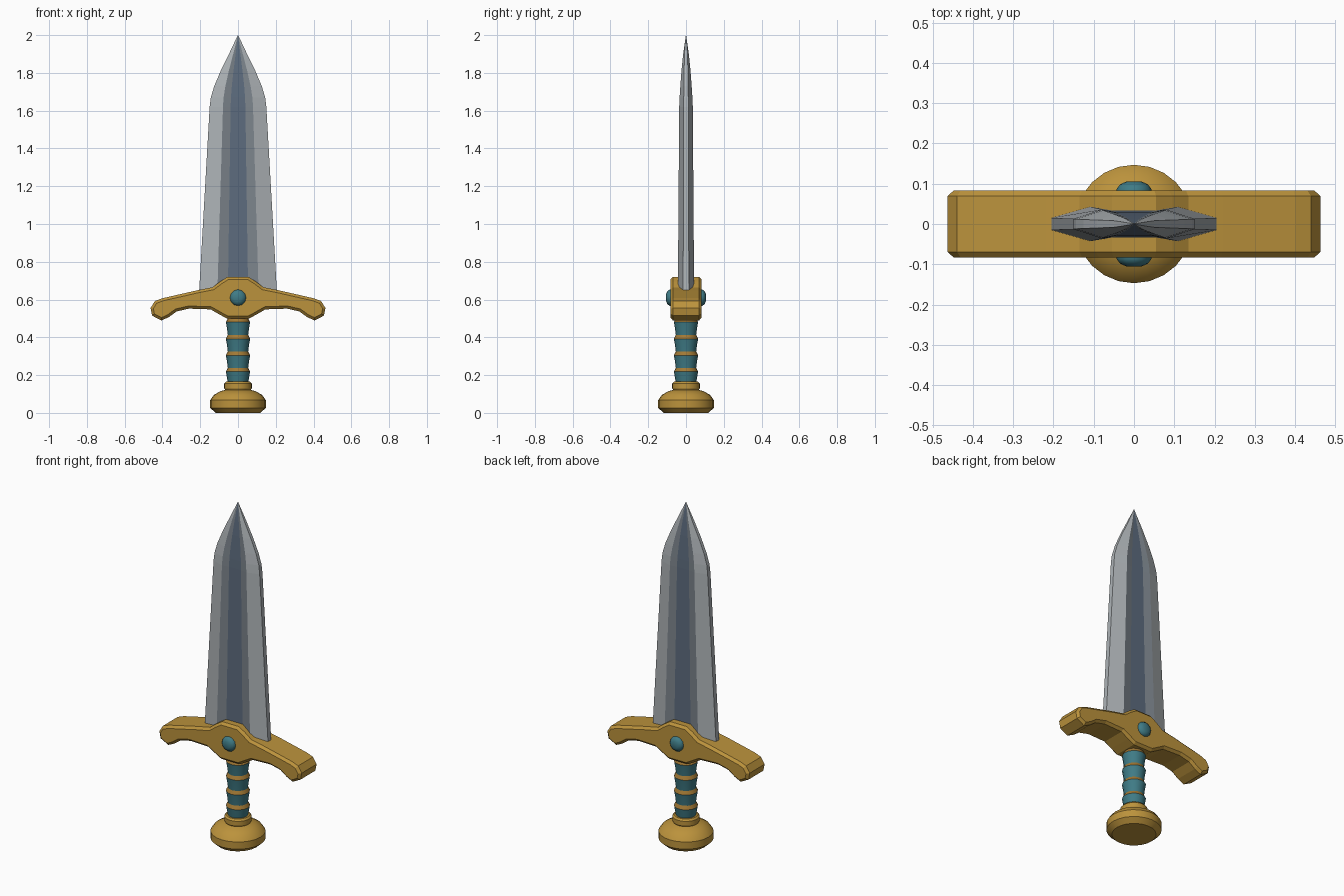
import bpy, bmesh, math
from mathutils import Matrix

if "Cube" in bpy.data.objects:
    bpy.data.objects.remove(bpy.data.objects["Cube"])


def material(name, rgb):
    m = bpy.data.materials.new(name)
    m.diffuse_color = (*rgb, 1)
    m.use_nodes = True
    m.node_tree.nodes["Principled BSDF"].inputs["Base Color"].default_value = m.diffuse_color
    return m


gold = material("gold", (0.50, 0.29, 0.045))
bronze = material("bronze", (0.36, 0.19, 0.035))
teal = material("teal", (0.05, 0.20, 0.24))
light_steel = material("light steel", (0.42, 0.45, 0.47))
mid_steel = material("mid steel", (0.20, 0.23, 0.26))
slate = material("slate", (0.11, 0.15, 0.21))


def finish(name, bm, mats, smooth=None):
    bmesh.ops.remove_doubles(bm, verts=bm.verts, dist=1e-5)
    bmesh.ops.recalc_face_normals(bm, faces=bm.faces)
    me = bpy.data.meshes.new(name)
    bm.to_mesh(me)
    bm.free()
    for m in mats:
        me.materials.append(m)
    ob = bpy.data.objects.new(name, me)
    bpy.context.collection.objects.link(ob)
    if smooth:
        bpy.ops.object.select_all(action='DESELECT')
        ob.select_set(True)
        bpy.context.view_layer.objects.active = ob
        bpy.ops.object.shade_smooth_by_angle(angle=math.radians(smooth))
    return ob


def loft(rings, mat_rule=lambda i, j: 0):
    """Skin closed rings of equal length and cap both ends."""
    bm = bmesh.new()
    vs = [[bm.verts.new(p) for p in r] for r in rings]
    n = len(rings[0])
    for i in range(len(vs) - 1):
        for j in range(n):
            k = (j + 1) % n
            f = bm.faces.new((vs[i][j], vs[i][k], vs[i + 1][k], vs[i + 1][j]))
            f.material_index = mat_rule(i, j)
    bm.faces.new(vs[0][::-1])
    bm.faces.new(vs[-1])
    return bm


def lathe(profile, sides, mat_rule=lambda i, j: 0):
    return loft([[(r * math.cos(2 * math.pi * j / sides),
                   r * math.sin(2 * math.pi * j / sides), z)
                  for j in range(sides)] for r, z in profile], mat_rule)


# Blade: blunt edges, raised ridges and a sunken dark centre
def blade_ring(z, w, ridge, edge):
    half = [(w, edge), (0.53 * w, ridge), (0.26 * w, ridge * 0.78)]
    front = [(x, -y) for x, y in half]
    front += [(-x, y) for x, y in front[::-1]]
    return [(x, y, z) for x, y in front] + [(x, -y, z) for x, y in front[::-1]]


sections = [(0.64, 0.206, 0.043, 0.015), (1.62, 0.150, 0.036, 0.013),
            (1.67, 0.144, 0.034, 0.012), (1.73, 0.126, 0.030, 0.011),
            (1.81, 0.092, 0.024, 0.010), (1.90, 0.048, 0.015, 0.008),
            (2.0, 0.0008, 0.0008, 0.0005)]
strip_colour = [0, 1, 2, 1, 0, 0, 0, 1, 2, 1, 0, 0]
finish("blade", loft([blade_ring(*s) for s in sections],
                     lambda i, j: strip_colour[j]),
       [light_steel, mid_steel, slate])

# Crossguard: mirrored outline, extruded front to back
right_half = [(0.055, 0.72), (0.095, 0.695), (0.135, 0.665), (0.22, 0.648),
              (0.40, 0.607), (0.44, 0.592), (0.463, 0.555), (0.455, 0.515),
              (0.405, 0.489), (0.365, 0.508), (0.325, 0.537), (0.26, 0.552),
              (0.145, 0.548), (0.10, 0.522), (0.06, 0.50)]
outline = right_half + [(-x, z) for x, z in right_half[::-1]]
guard = finish("crossguard", loft([[(x, y, z) for x, z in outline]
                                   for y in (-0.083, 0.083)]), [gold])
bevel = guard.modifiers.new("bevel", 'BEVEL')
bevel.width = 0.014
bevel.segments = 1
bevel.limit_method = 'ANGLE'
bevel.angle_limit = math.radians(60)

# Domed gems on both faces of the guard
for name, sign in (("front_gem", 1), ("back_gem", -1)):
    bm = lathe([(0.043, 0.07), (0.043, 0.087), (0.035, 0.098),
                (0.020, 0.105)], 12)
    bmesh.ops.transform(bm, verts=bm.verts, matrix=Matrix.Translation(
        (0, 0, 0.61)) @ Matrix.Rotation(sign * math.pi / 2, 4, 'X'))
    finish(name, bm, [teal], 40)

# Grip: flared wraps, each topped by a sloping band
grip = [(0.052, 0.15)]
for z in (0.218, 0.305, 0.392, 0.48):
    grip += [(0.058, z - 0.035), (0.064, z), (0.054, z + 0.02)]
grip.append((0.054, 0.54))
finish("grip", lathe(grip, 16, lambda i, j: 1 if i % 3 == 2 or i >= 12 else 0),
       [teal, bronze], 25)

# Pommel with collar
pommel = [(0.118, 0), (0.147, 0.026), (0.147, 0.068), (0.128, 0.095),
          (0.095, 0.114), (0.068, 0.122), (0.073, 0.130), (0.073, 0.155),
          (0.064, 0.165)]
finish("pommel", lathe(pommel, 24), [gold], 25)
